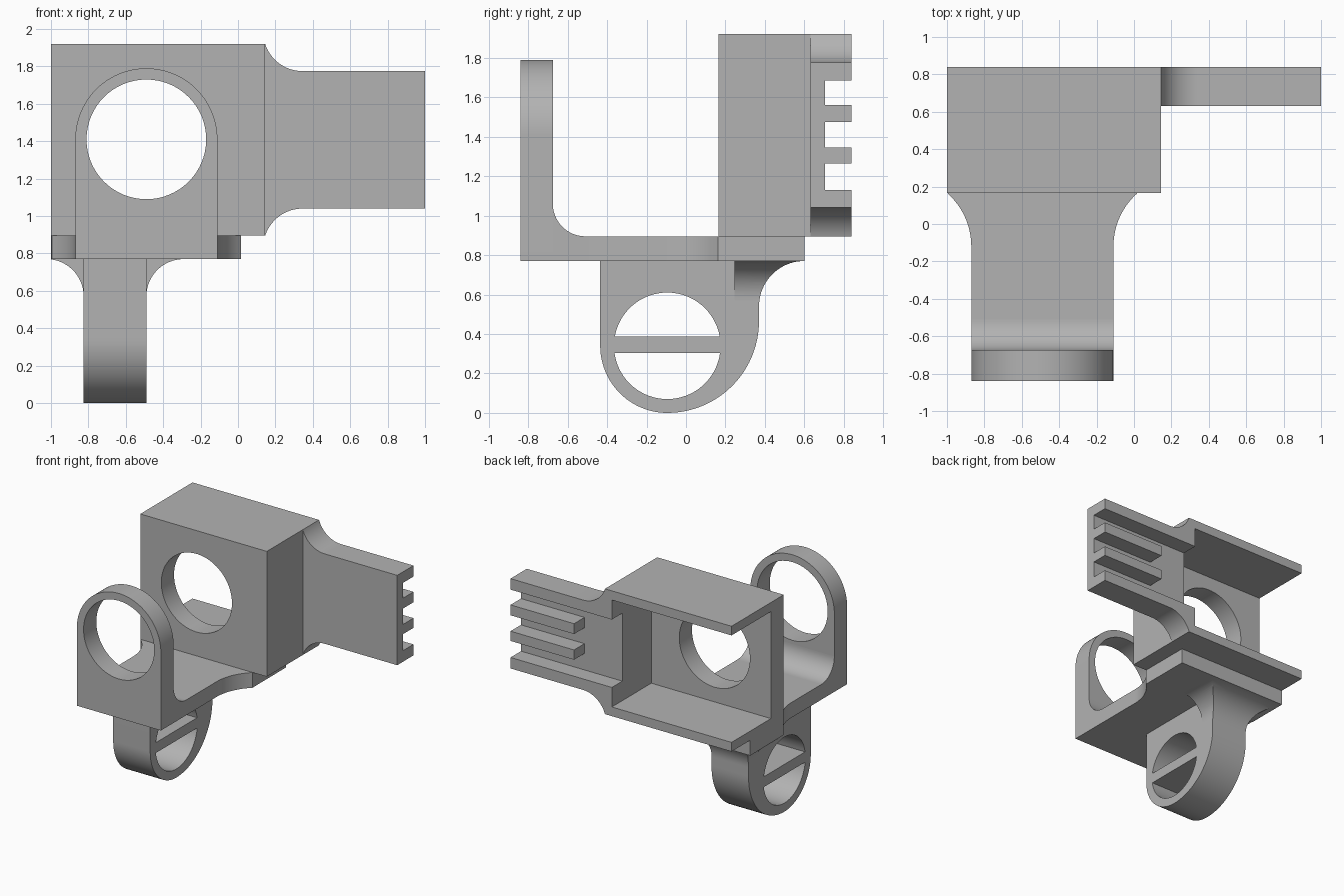
import bpy, bmesh
from math import sin, cos, radians
from mathutils import Vector

if "Cube" in bpy.data.objects:
    bpy.data.objects.remove(bpy.data.objects["Cube"])

grey = bpy.data.materials.new("light_grey")
grey.use_nodes = True
colour = (0.45, 0.45, 0.45, 1)
grey.diffuse_color = colour
grey.node_tree.nodes["Principled BSDF"].inputs["Base Color"].default_value = colour


def arc(cx, cy, r, start, end, steps=20):
    """Points on a circular arc, angles in degrees."""
    angles = [radians(start + (end - start) * i / steps) for i in range(steps + 1)]
    return [(cx + r * cos(a), cy + r * sin(a)) for a in angles]


def prism(name, points, axis, low, high):
    """Extrude a profile along an axis; points are the two other axes in order."""
    def place(p, d):
        co = list(p)
        co.insert("xyz".index(axis), d)
        return Vector(co)
    bm = bmesh.new()
    face = bm.faces.new([bm.verts.new(place(p, low)) for p in points])
    moved = bmesh.ops.extrude_face_region(bm, geom=[face])["geom"]
    verts = [v for v in moved if isinstance(v, bmesh.types.BMVert)]
    bmesh.ops.translate(bm, verts=verts, vec=place((0, 0), high - low))
    bmesh.ops.recalc_face_normals(bm, faces=bm.faces)
    mesh = bpy.data.meshes.new(name)
    bm.to_mesh(mesh)
    bm.free()
    mesh.materials.append(grey)
    ob = bpy.data.objects.new(name, mesh)
    bpy.context.collection.objects.link(ob)
    return ob


def block(name, x, y, z):
    return prism(name, [(x[0], y[0]), (x[1], y[0]), (x[1], y[1]), (x[0], y[1])], "z", *z)


def combine(ob, other, operation="DIFFERENCE"):
    """Apply a boolean and discard the second solid."""
    mod = ob.modifiers.new("combine", "BOOLEAN")
    mod.operation, mod.solver, mod.object = operation, "EXACT", other
    bpy.context.view_layer.update()
    result = bpy.data.meshes.new_from_object(
        ob.evaluated_get(bpy.context.evaluated_depsgraph_get()))
    ob.modifiers.clear()
    ob.data = result
    bpy.data.objects.remove(other)


def round_cutter(cx, cy, r, axis, low, high):
    return prism("cutter", arc(cx, cy, r, 0, 360, 64)[:-1], axis, low, high)


BORE = (-0.49, 1.41, 0.32)

# Housing, open at the back and at one end, with a round bore in its front wall
housing = block("housing", (-1, 0.145), (0.165, 0.84), (0.895, 1.92))
combine(housing, block("cutter", (-1.1, 0.083), (0.33, 0.9), (0.97, 1.845)))
combine(housing, block("cutter", (0, 0.2), (0.705, 0.9), (1.13, 1.685)))
combine(housing, round_cutter(*BORE, "y", 0.1, 0.4))

# Flared arm with a recess and three slots in its back
lower = arc(0.345, 0.83, 0.21, 162, 90)
upper = arc(0.345, 1.985, 0.21, 270, 198)
arm = prism("slotted_arm", [(0.145, 0.895)] + lower + [(1, 1.04), (1, 1.775)]
            + upper + [(0.145, 1.92)], "y", 0.63, 0.84)
combine(arm, block("cutter", (0, 0.425), (0.705, 0.9), (1.13, 1.685)))
for z in ((1.13, 1.265), (1.345, 1.475), (1.56, 1.685)):
    combine(arm, block("cutter", (0.4, 1.1), (0.705, 0.9), z))

# Base plate, flaring out to the housing
right_flare = arc(0.27, -0.12, 0.38, 180, 132)
left_flare = arc(-1.25, -0.12, 0.38, 48, 0)
base = prism("base_plate", [(-0.87, -0.675), (-0.11, -0.675)] + right_flare
             + [(0.015, 0.6), (-1, 0.6)] + left_flare, "z", 0.77, 0.895)

# Front ring with a rounded top, and the fillet at its foot
ring = prism("front_ring", [(-0.87, 0.77), (-0.11, 0.77)]
             + arc(-0.49, 1.41, 0.38, 0, 180, 48), "y", -0.84, -0.675)
combine(ring, round_cutter(*BORE, "y", -0.9, -0.6))
fillet = prism("ring_fillet", [(-0.675, 0.895)] + arc(-0.51, 1.06, 0.165, 180, 270),
               "x", -0.87, -0.11)

# Hanging loop: its outline seen from the side
outline = ([(-0.435, 0.77)] + arc(-0.095, 0.34, 0.34, 180, 270, 24)
           + arc(-0.095, 0.465, 0.465, 270, 360, 24)[1:]
           + arc(0.6, 0.54, 0.23, 180, 90))
loop = prism("hanging_loop", outline, "x", -0.825, -0.49)
for start, end in ((10, 170), (188, 352)):
    half = [(y, min(z, 0.305) if start > 180 else max(z, 0.375))
            for y, z in arc(-0.095, 0.34, 0.27, start, end, 32)]
    combine(loop, prism("cutter", half, "x", -0.9, -0.4))

# Side flares that blend the loop into the base plate
for name, edge, side in (("loop_flare_left", -0.49, 1), ("loop_flare_right", -0.825, -1)):
    curve = [(edge + side * (0.2 + x), z) for x, z in arc(0, 0.57, 0.2, 180, 90)]
    if side < 0:
        curve = [(max(x, -1), z) for x, z in curve]
    flare = prism(name, [(edge, 0.77)] + curve, "y", 0.245, 0.6)
    combine(flare, prism("cutter", outline, "x", -1.1, 0), "INTERSECT")

# Smooth shading on the curved faces
bpy.ops.object.select_all(action="DESELECT")
for ob in (housing, arm, base, ring, fillet, loop, *[
        o for o in bpy.data.objects if o.name.startswith("loop_flare")]):
    ob.select_set(True)
    bpy.context.view_layer.objects.active = ob
bpy.ops.object.shade_smooth_by_angle(angle=radians(30))
